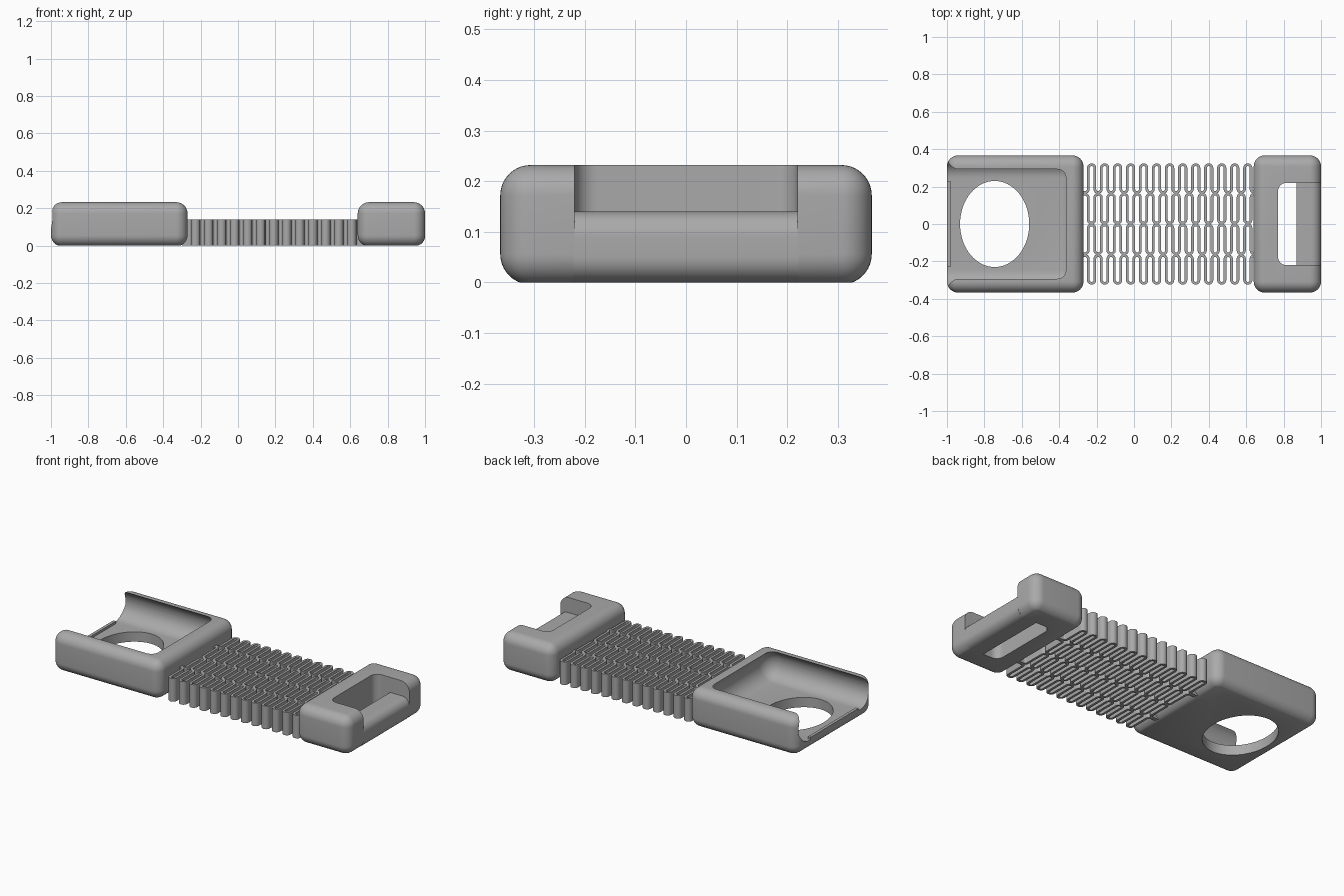
import bpy, bmesh, math
from mathutils import Vector

if "Cube" in bpy.data.objects:
    bpy.data.objects.remove(bpy.data.objects["Cube"], do_unlink=True)

grey = bpy.data.materials.new("matte_grey")
grey.use_nodes = True
grey.diffuse_color = (0.4, 0.4, 0.4, 1)
grey.node_tree.nodes["Principled BSDF"].inputs["Base Color"].default_value = (0.4, 0.4, 0.4, 1)


def make_object(name, bm):
    bmesh.ops.recalc_face_normals(bm, faces=bm.faces)
    mesh = bpy.data.meshes.new(name)
    bm.to_mesh(mesh)
    bm.free()
    mesh.materials.append(grey)
    obj = bpy.data.objects.new(name, mesh)
    bpy.context.collection.objects.link(obj)
    return obj


def rounded_box(name, low, high, radius=0, pick=lambda a, b: True, floor=False):
    """Box between two corners; edges accepted by pick(direction, middle) are rounded."""
    low, high = Vector(low), Vector(high)
    bm = bmesh.new()
    bmesh.ops.create_cube(bm, size=1)
    for v in bm.verts:
        v.co = (low + high) / 2 + v.co * (high - low)
    edges = []
    for e in bm.edges:
        a, b = (v.co for v in e.verts)
        if pick((b - a).normalized(), (a + b) / 2):
            edges.append(e)
    if radius:
        bmesh.ops.bevel(bm, geom=edges, offset=radius, segments=10, profile=0.5, affect='EDGES')
    if floor:  # flatten the underside at ground level
        bmesh.ops.bisect_plane(bm, geom=bm.verts[:] + bm.edges[:] + bm.faces[:],
                               plane_co=(0, 0, 0), plane_no=(0, 0, -1), clear_outer=True)
        bmesh.ops.holes_fill(bm, edges=[e for e in bm.edges if e.is_boundary])
    return make_object(name, bm)


def activate(obj):
    bpy.ops.object.select_all(action='DESELECT')
    obj.select_set(True)
    bpy.context.view_layer.objects.active = obj


def combine(obj, other, operation):
    activate(obj)
    mod = obj.modifiers.new("combine", 'BOOLEAN')
    mod.operation, mod.solver, mod.object = operation, 'EXACT', other
    bpy.ops.object.modifier_apply(modifier=mod.name)
    bpy.data.objects.remove(other, do_unlink=True)


def smooth(obj):
    activate(obj)
    bpy.ops.object.shade_smooth_by_angle(angle=math.radians(30))


WIDTH, TOP, ROUND = 0.367, 0.232, 0.06

# Cradle: rounded block with a bulging tray open at the end, and an oval hole
cradle = rounded_box("cradle", (-1, -WIDTH, -0.004), (-0.27, WIDTH, TOP), ROUND, floor=True)
tray = rounded_box("tray_cutter", (-1.3, -0.337, 0.06), (-0.32, 0.337, 0.245), 0.09)
combine(cradle, tray, 'DIFFERENCE')
bm = bmesh.new()
bmesh.ops.create_cone(bm, cap_ends=True, segments=64, radius1=1, radius2=1, depth=1)
for v in bm.verts:
    v.co = (v.co.x * 0.185 - 0.745, v.co.y * 0.23, v.co.z)
combine(cradle, make_object("oval_cutter", bm), 'DIFFERENCE')
lip = rounded_box("lip", (-1, -0.23, 0.05), (-0.982, 0.23, 0.074))
combine(cradle, lip, 'UNION')
smooth(cradle)

# Buckle: rounded block with a slot open to the end, closed by a low bar
buckle = rounded_box("buckle", (0.64, -WIDTH, -0.004), (1, WIDTH, TOP), ROUND, floor=True)
slot = rounded_box("slot_cutter", (0.77, -0.22, -0.3), (1.3, 0.22, 0.5), 0.045,
                   lambda d, m: abs(d.z) > 0.9 and m.x < 1)
combine(buckle, slot, 'DIFFERENCE')
smooth(buckle)
bar = rounded_box("buckle_bar", (0.87, -0.222, 0), (1, 0.222, 0.14), 0.05,
                  lambda d, m: abs(d.y) > 0.9 and m.x > 0.95)
smooth(bar)

# Flexible band: four meandering strips, mirrored in turn so that their bends touch
FIRST, STEP, LOOPS, HEIGHT, WALL = -0.227, 0.0348, 13, 0.14, 0.0145


def spring(name, bend_out, bend_in):
    """Strip with bends at y = bend_out in line with the loops and bend_in between them."""
    r = STEP / 2
    path = [(-0.3, bend_in)]
    for j in range(-1, 2 * LOOPS):
        y, other = (bend_in, bend_out) if j % 2 else (bend_out, bend_in)
        side = 1 if y > other else -1
        for i in range(11):
            angle = math.pi * (1 - i / 10)
            if (j == -1 and i < 5) or (j == 2 * LOOPS - 1 and i > 5):
                continue
            path.append((FIRST + j * STEP + r * math.cos(angle),
                         y - side * r + side * r * math.sin(angle)))
    path.append((0.7, bend_in))
    bm = bmesh.new()
    rows = [[bm.verts.new((x, y, z)) for x, y in path] for z in (0, HEIGHT)]
    for i in range(len(path) - 1):
        bm.faces.new((rows[0][i], rows[0][i + 1], rows[1][i + 1], rows[1][i]))
    obj = make_object(name, bm)
    activate(obj)
    mod = obj.modifiers.new("wall", 'SOLIDIFY')
    mod.thickness, mod.offset = WALL, 0
    bpy.ops.object.modifier_apply(modifier=mod.name)
    smooth(obj)


for side, word in ((1, "back"), (-1, "front")):
    spring("outer_spring_" + word, side * 0.317, side * 0.169)
    spring("inner_spring_" + word, side * 0.005, side * 0.159)
